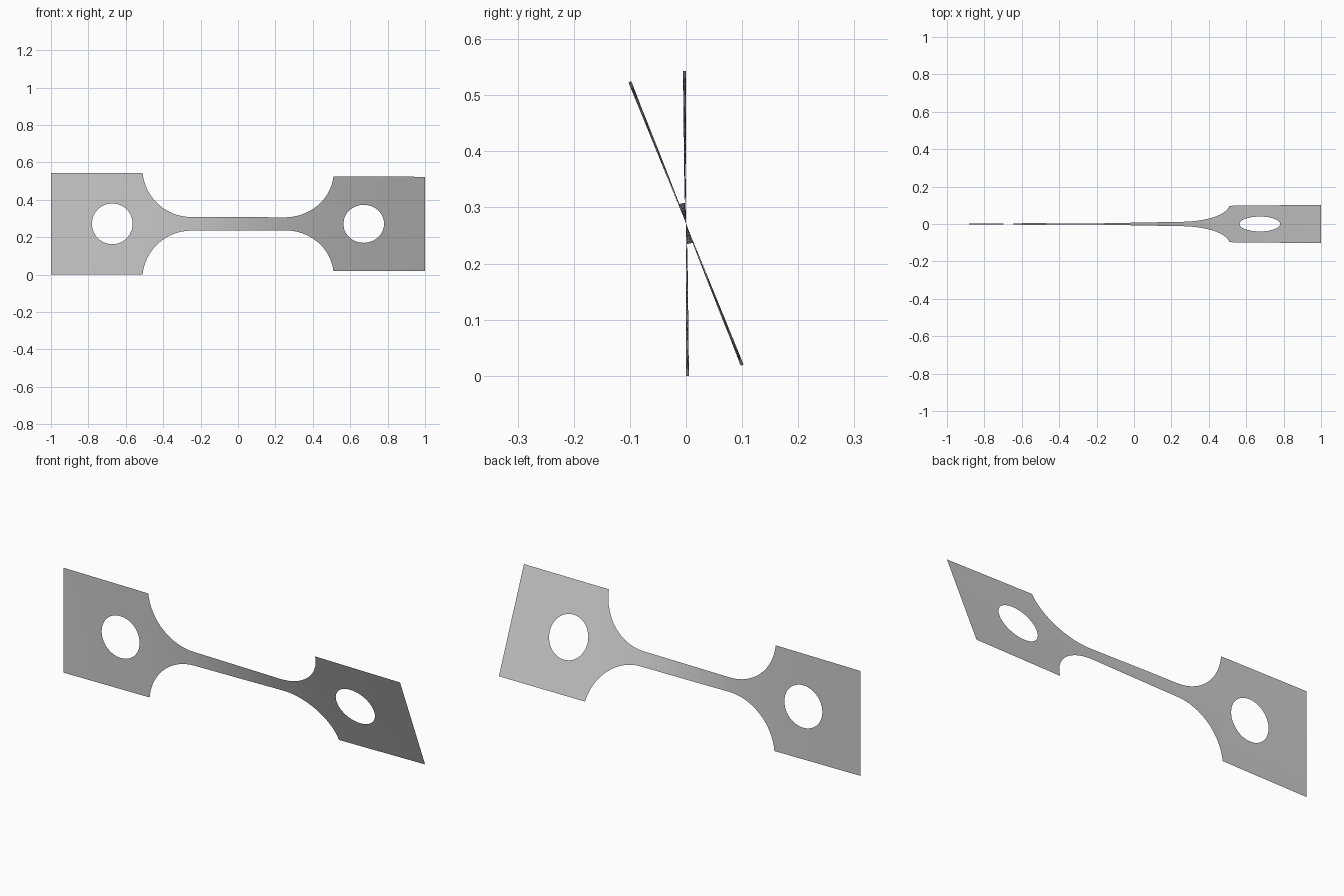
import bpy, bmesh, math
from mathutils import Matrix, Vector

cube = bpy.data.objects.get("Cube")
if cube:
    bpy.data.objects.remove(cube, do_unlink=True)

HALF_TAB, HALF_NECK = 0.2715, 0.0365     # half heights
SHOULDER, NECK_END = 0.51, 0.25          # distances from the middle
FILLET = 0.2615
HOLE_X, HOLE_R = 0.672, 0.109
ROWS = 12
TWIST = [(-1, 0), (-0.5, 1.2), (-0.25, 3.5), (0.25, 18.7), (0.5, 21), (1, 22.2)]


def twist_at(x):
    """Twist in radians: the slim neck turns most, the tabs hardly."""
    for (x0, a0), (x1, a1) in zip(TWIST, TWIST[1:]):
        if x <= x1:
            break
    return math.radians(a0 + (a1 - a0) * (x - x0) / (x1 - x0))


def half_height(x):
    """Half height of the neck and its round fillet."""
    d = max(0, abs(x) - NECK_END)
    return HALF_NECK + FILLET - math.sqrt(max(0, FILLET ** 2 - d * d))


def bridge(bm, a, b):
    for i in range(len(a) - 1):
        bm.faces.new((a[i], a[i + 1], b[i + 1], b[i]))


bm = bmesh.new()

# Neck and fillets: columns across the strip, closer together at the shoulder
end_angle = math.asin((SHOULDER - NECK_END) / FILLET)
fillet_xs = [NECK_END + FILLET * math.sin(end_angle * i / 16) for i in range(17)]
neck_xs = [NECK_END * i / 12 for i in range(12)]
right = neck_xs + fillet_xs
xs = [-x for x in reversed(right[1:])] + right
columns = []
for x in xs:
    h = HALF_TAB if abs(x) > SHOULDER - 1e-4 else half_height(x)
    columns.append([bm.verts.new((x, 0, h * (2 * r / ROWS - 1))) for r in range(ROWS + 1)])
for a, b in zip(columns, columns[1:]):
    bridge(bm, a, b)

# Tabs: rings of faces from the round hole out to the square edge
for side in (-1, 1):
    corners = [Vector((side * x, 0, z * HALF_TAB)) for x, z in
               ((SHOULDER, -1), (SHOULDER, 1), (1, 1), (1, -1))]
    edge = [corners[k].lerp(corners[(k + 1) % 4], i / ROWS)
            for k in range(4) for i in range(ROWS)]
    centre = Vector((side * HOLE_X, 0, 0))
    rings = []
    for t in (0, 0.33, 0.66, 1):
        ring = []
        for p in edge:
            rim = centre + (p - centre).normalized() * HOLE_R
            ring.append(bm.verts.new(rim.lerp(p, t)))
        rings.append(ring + ring[:1])
    for a, b in zip(rings, rings[1:]):
        bridge(bm, a, b)

bmesh.ops.remove_doubles(bm, verts=bm.verts, dist=0.0005)

# Twist about the long axis and lift onto the ground
for v in bm.verts:
    v.co = Matrix.Rotation(twist_at(v.co.x), 3, 'X') @ v.co
    v.co.z += HALF_TAB
bmesh.ops.recalc_face_normals(bm, faces=bm.faces)
bm.faces.ensure_lookup_table()
if bm.faces[0].normal.y > 0:
    bmesh.ops.reverse_faces(bm, faces=bm.faces)
for f in bm.faces:
    f.smooth = True

mesh = bpy.data.meshes.new("twisted_test_strip")
bm.to_mesh(mesh)
bm.free()
strip = bpy.data.objects.new("twisted_test_strip", mesh)
bpy.context.collection.objects.link(strip)

grey = bpy.data.materials.new("light_grey")
grey.use_nodes = True
grey.diffuse_color = (0.6, 0.6, 0.6, 1)
grey.node_tree.nodes["Principled BSDF"].inputs["Base Color"].default_value = (0.6, 0.6, 0.6, 1)
mesh.materials.append(grey)
